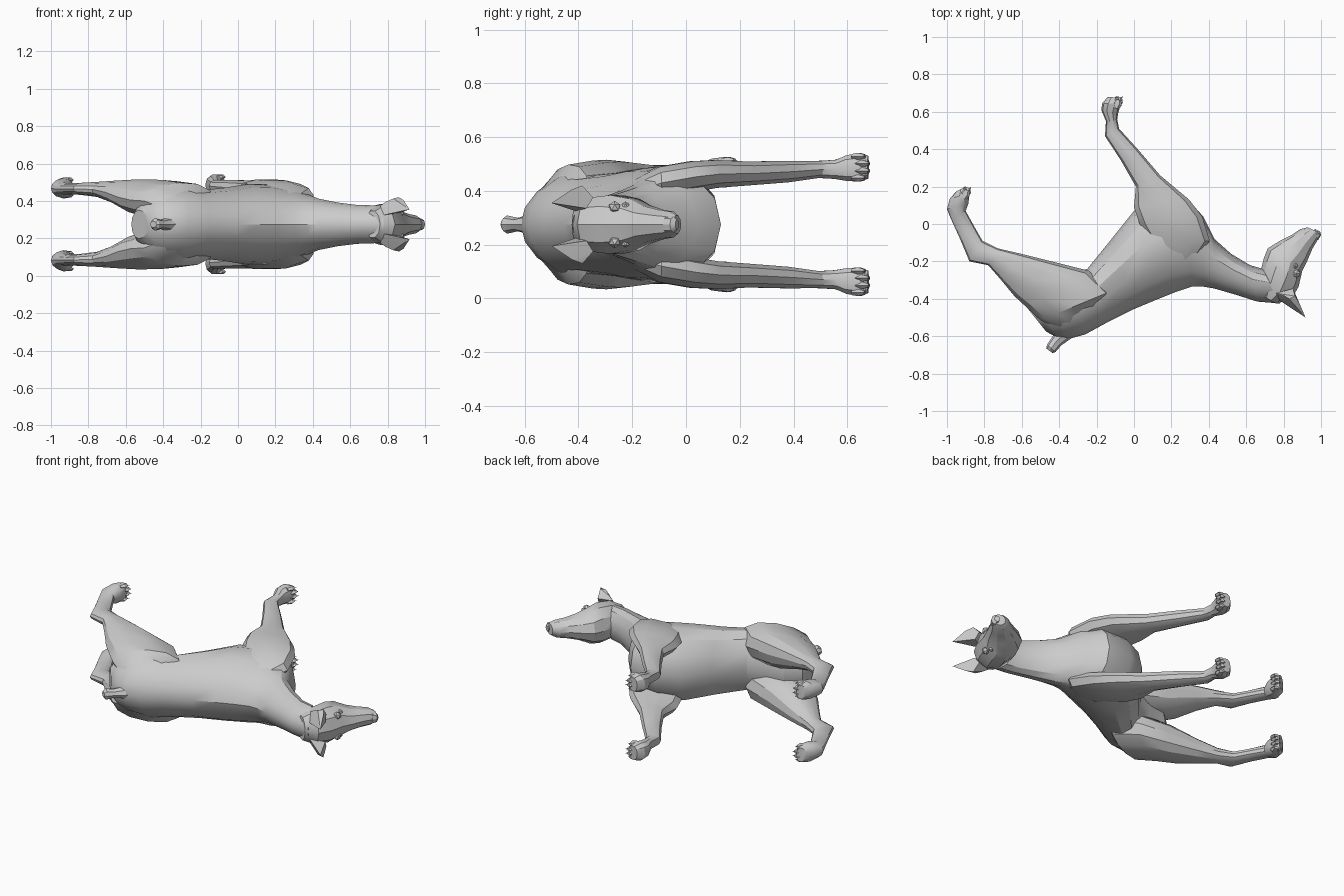
import bpy, bmesh, math
from mathutils import Vector

MID = 0.275  # height of the animal's symmetry plane (it lies on its side)

coat = bpy.data.materials.new("grey_coat")
coat.diffuse_color = (0.6, 0.6, 0.6, 1)


def finish(name, bm, mirror=False):
    """Turn a bmesh into a named, shaded part, mirrored left/right if asked."""
    bmesh.ops.recalc_face_normals(bm, faces=bm.faces)
    me = bpy.data.meshes.new(name)
    bm.to_mesh(me)
    bm.free()
    me.materials.append(coat)
    ob = bpy.data.objects.new(name, me)
    ob.location.z = MID
    bpy.context.collection.objects.link(ob)
    if mirror:
        m = ob.modifiers.new("mirror", "MIRROR")
        m.use_axis = (False, False, True)
        m.use_mirror_merge = False
    bpy.ops.object.select_all(action="DESELECT")
    ob.select_set(True)
    bpy.context.view_layer.objects.active = ob
    bpy.ops.object.shade_smooth_by_angle(angle=math.radians(30))
    return ob


def loft(name, sections, sides=10, mirror=False, power=1.0, taper=0.0):
    """Skin rings given as (ax, ay, bx, by, centre offset, half width).
    power < 1 squares the ring, taper narrows its 'a' side."""
    bm = bmesh.new()
    rings = []
    for ax, ay, bx, by, zc, w in sections:
        a, b = Vector((ax, ay, zc)), Vector((bx, by, zc))
        ring = []
        for i in range(sides):
            t = math.tau * i / sides
            c, s = (math.copysign(abs(f) ** power, f) for f in (math.cos(t), math.sin(t)))
            p = (a + b) / 2 + (a - b) / 2 * c
            p.z += w * s * (1 - taper * c)
            ring.append(bm.verts.new(p))
        rings.append(ring)
    for r, q in zip(rings, rings[1:]):
        for i in range(sides):
            j = (i + 1) % sides
            bm.faces.new((r[i], r[j], q[j], q[i]))
    bm.faces.new(rings[0])
    bm.faces.new(rings[-1])
    return finish(name, bm, mirror)


def hull(name, points, mirror=True):
    bm = bmesh.new()
    for p in points:
        bm.verts.new(p)
    bmesh.ops.convex_hull(bm, input=bm.verts)
    return finish(name, bm, mirror)


# Trunk from rump to neck: back line, belly line, half width
loft("torso", [
    (-.47, -.575, -.57, -.45, 0, .075),
    (-.41, -.608, -.55, -.36, 0, .14),
    (-.35, -.615, -.47, -.29, 0, .18),
    (-.26, -.59, -.34, -.27, 0, .195),
    (-.15, -.53, -.25, -.24, 0, .178),
    (0, -.455, -.12, -.08, 0, .192),
    (.12, -.405, 0, .07, 0, .212),
    (.22, -.365, .13, .13, 0, .21),
    (.31, -.335, .29, .13, 0, .19),
    (.37, -.335, .37, .04, 0, .16),
    (.43, -.345, .43, -.08, 0, .135),
    (.55, -.38, .52, -.16, 0, .115),
    (.66, -.415, .62, -.22, 0, .102),
    (.78, -.425, .69, -.24, 0, .10)], 14, taper=.2)

# Head from skull to muzzle tip
loft("head", [
    (.76, -.425, .68, -.38, 0, .075),
    (.84, -.405, .67, -.28, 0, .105),
    (.88, -.335, .695, -.18, 0, .115),
    (.90, -.25, .715, -.13, 0, .10),
    (.925, -.20, .78, -.09, 0, .073),
    (.955, -.13, .84, -.06, 0, .058),
    (.985, -.08, .89, -.027, 0, .05),
    (.995, -.05, .93, -.018, 0, .035)], 10)

# Nose pad
loft("nose", [
    (.985, -.085, .95, -.06, 0, .032),
    (1.0, -.06, .965, -.035, 0, .03),
    (.995, -.04, .965, -.025, 0, .018)], 8)

# Pricked ears
hull("ears", [
    (.78, -.41, .05), (.76, -.37, .10), (.79, -.375, .12), (.85, -.345, .10),
    (.86, -.37, .06), (.86, -.385, .145), (.83, -.40, .138), (.885, -.425, .13),
    (.875, -.44, .07), (.917, -.5, .08)])

# Eyes and brow ridges, mostly sunk into the skull
for name, c, r in (("eyes", (.862, -.225, .07), .016),
                   ("brows", (.868, -.265, .064), .024)):
    bm = bmesh.new()
    bmesh.ops.create_icosphere(bm, subdivisions=1, radius=r)
    bmesh.ops.translate(bm, verts=bm.verts, vec=c)
    finish(name, bm, True)

# Docked tail
loft("tail", [
    (-.28, -.57, -.36, -.50, 0, .06),
    (-.34, -.615, -.41, -.56, 0, .036),
    (-.39, -.65, -.435, -.60, 0, .025),
    (-.42, -.685, -.465, -.645, 0, .034),
    (-.435, -.69, -.47, -.665, 0, .018)], 8)

# Front legs from shoulder blade to paw
loft("front_legs", [
    (.32, -.20, .16, -.22, .12, .04),
    (.405, -.09, .10, -.12, .155, .062),
    (.365, .04, .03, 0, .178, .06),
    (.295, .13, 0, .09, .188, .054),
    (.14, .26, .01, .20, .19, .046),
    (.02, .40, -.07, .34, .197, .042),
    (-.08, .51, -.155, .47, .205, .033),
    (-.09, .56, -.15, .55, .205, .037),
    (-.085, .59, -.175, .61, .21, .05),
    (-.07, .645, -.17, .645, .213, .056),
    (-.08, .675, -.14, .68, .213, .044)], 10, True, .9)

# Hind legs from hip to paw
loft("hind_legs", [
    (-.17, -.43, -.38, -.57, .08, .06),
    (-.125, -.36, -.50, -.515, .125, .098),
    (-.24, -.25, -.575, -.445, .13, .108),
    (-.42, -.205, -.64, -.385, .145, .096),
    (-.60, -.16, -.71, -.30, .172, .062),
    (-.73, -.13, -.78, -.22, .187, .04),
    (-.81, -.09, -.88, -.20, .19, .032),
    (-.85, -.02, -.93, -.08, .19, .03),
    (-.90, .07, -.98, .03, .19, .034),
    (-.885, .11, -1.0, .08, .193, .052),
    (-.88, .165, -.985, .135, .195, .057),
    (-.90, .20, -.95, .175, .195, .044)], 12, True, .95, -.12)

# Toes with claws at the end of each paw
for name, cx, cy, zc, d in (("front", -.098, .655, .213, (.35, .94)),
                            ("hind", -.91, .172, .197, (.4, .92))):
    fwd = Vector((d[0], d[1], 0))
    side = Vector((d[1], -d[0], 0))
    for k in range(4):
        u = k - 1.5
        lead = .008 if abs(u) < 1 else -.008
        c = Vector((cx, cy, zc + u * .027)) + fwd * lead + side * .01
        ring = [c + side * (.028 * math.cos(t)) + Vector((0, 0, .015 * math.sin(t)))
                for t in (math.tau * i / 6 for i in range(6))]
        tip = [c + fwd * .022 + (p - c) * .55 for p in ring]
        back = [c - fwd * .025 + (p - c) * .7 for p in ring]
        hull(f"{name}_toe_{k + 1}", ring + tip + back)
        base = c + fwd * .016 + side * .008
        hull(f"{name}_claw_{k + 1}", [
            base + side * .009, base - side * .006, base + Vector((0, 0, .006)),
            base - Vector((0, 0, .006)), base + fwd * .016 + side * .008])
